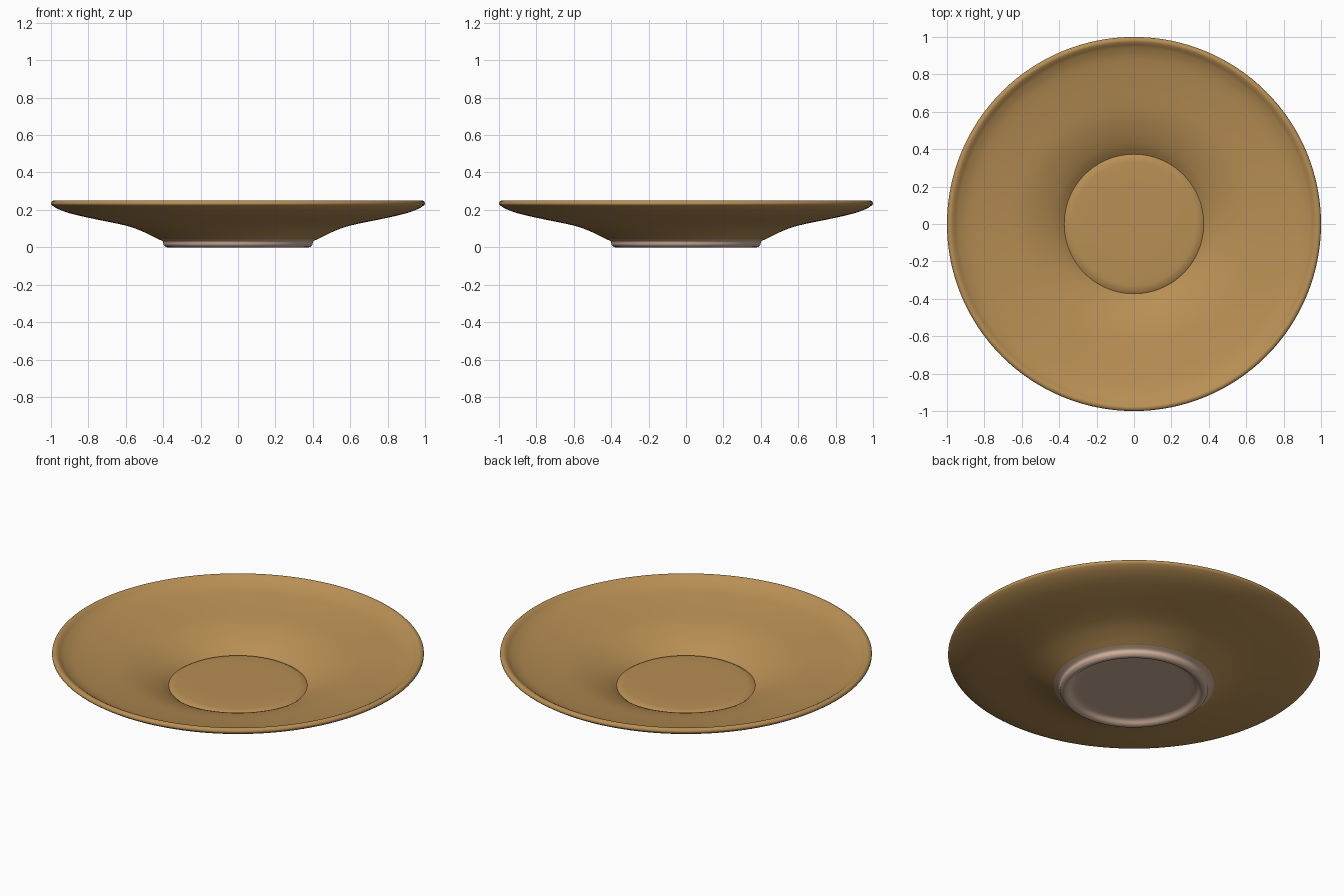
import bpy, bmesh, math

if "Cube" in bpy.data.objects:
    bpy.data.objects.remove(bpy.data.objects["Cube"])

SEG = 128


def material(name, rgb):
    m = bpy.data.materials.new(name)
    m.diffuse_color = (*rgb, 1)
    m.use_nodes = True
    m.node_tree.nodes["Principled BSDF"].inputs["Base Color"].default_value = m.diffuse_color
    return m


def smooth_curve(pts, steps=4):
    # Catmull-Rom through the profile points
    out = []
    for i in range(len(pts) - 1):
        p0, p1 = pts[max(i - 1, 0)], pts[i]
        p2, p3 = pts[i + 1], pts[min(i + 2, len(pts) - 1)]
        for s in range(steps):
            t = s / steps
            out.append(tuple(0.5 * (2 * b + (c - a) * t + (2 * a - 5 * b + 4 * c - d) * t * t
                                    + (3 * b - a - 3 * c + d) * t ** 3)
                             for a, b, c, d in zip(p0, p1, p2, p3)))
    return out + [pts[-1]]


def lathe(name, profile, mats, rule):
    bm = bmesh.new()
    vs = [bm.verts.new((r, 0, z)) for r, z in profile]
    es = [bm.edges.new(p) for p in zip(vs, vs[1:])]
    bmesh.ops.spin(bm, geom=vs + es, axis=(0, 0, 1), cent=(0, 0, 0),
                   angle=2 * math.pi, steps=SEG, use_duplicate=False)
    bmesh.ops.remove_doubles(bm, verts=bm.verts, dist=1e-4)
    bmesh.ops.recalc_face_normals(bm, faces=bm.faces)
    for f in bm.faces:
        f.material_index = rule(f.calc_center_median())
    me = bpy.data.meshes.new(name)
    bm.to_mesh(me)
    bm.free()
    ob = bpy.data.objects.new(name, me)
    bpy.context.collection.objects.link(ob)
    for m in mats:
        me.materials.append(m)
    bpy.context.view_layer.objects.active = ob
    ob.select_set(True)
    bpy.ops.object.shade_smooth_by_angle(angle=math.radians(35))
    return ob


glaze = material("tan glaze", (0.48, 0.275, 0.089))
clay = material("bare clay", (0.62, 0.43, 0.32))

# centre disc with softly rounded edge, down to the crease
disc = [(0, 0.06), (0.2, 0.06), (0.33, 0.06), (0.355, 0.057), (0.373, 0.046)]
# bowl slope, lip and underside
bowl = smooth_curve([(0.373, 0.046), (0.42, 0.078), (0.50, 0.115), (0.60, 0.147),
                     (0.75, 0.175), (0.88, 0.202), (0.94, 0.226), (0.965, 0.243),
                     (0.98, 0.25), (0.994, 0.246), (1.0, 0.235), (0.994, 0.224),
                     (0.96, 0.204), (0.90, 0.182), (0.80, 0.158), (0.60, 0.116),
                     (0.50, 0.08), (0.43, 0.045)])
# foot ring and recessed base
foot = smooth_curve([(0.43, 0.045), (0.403, 0.032), (0.398, 0.014), (0.385, 0.002),
                     (0.37, 0.0), (0.355, 0.006), (0.34, 0.02), (0.32, 0.027),
                     (0.28, 0.028)]) + [(0, 0.028)]

lathe("saucer", disc + bowl[1:] + foot[1:], [glaze, clay],
      lambda c: 1 if c.z < 0.0445 else 0)
